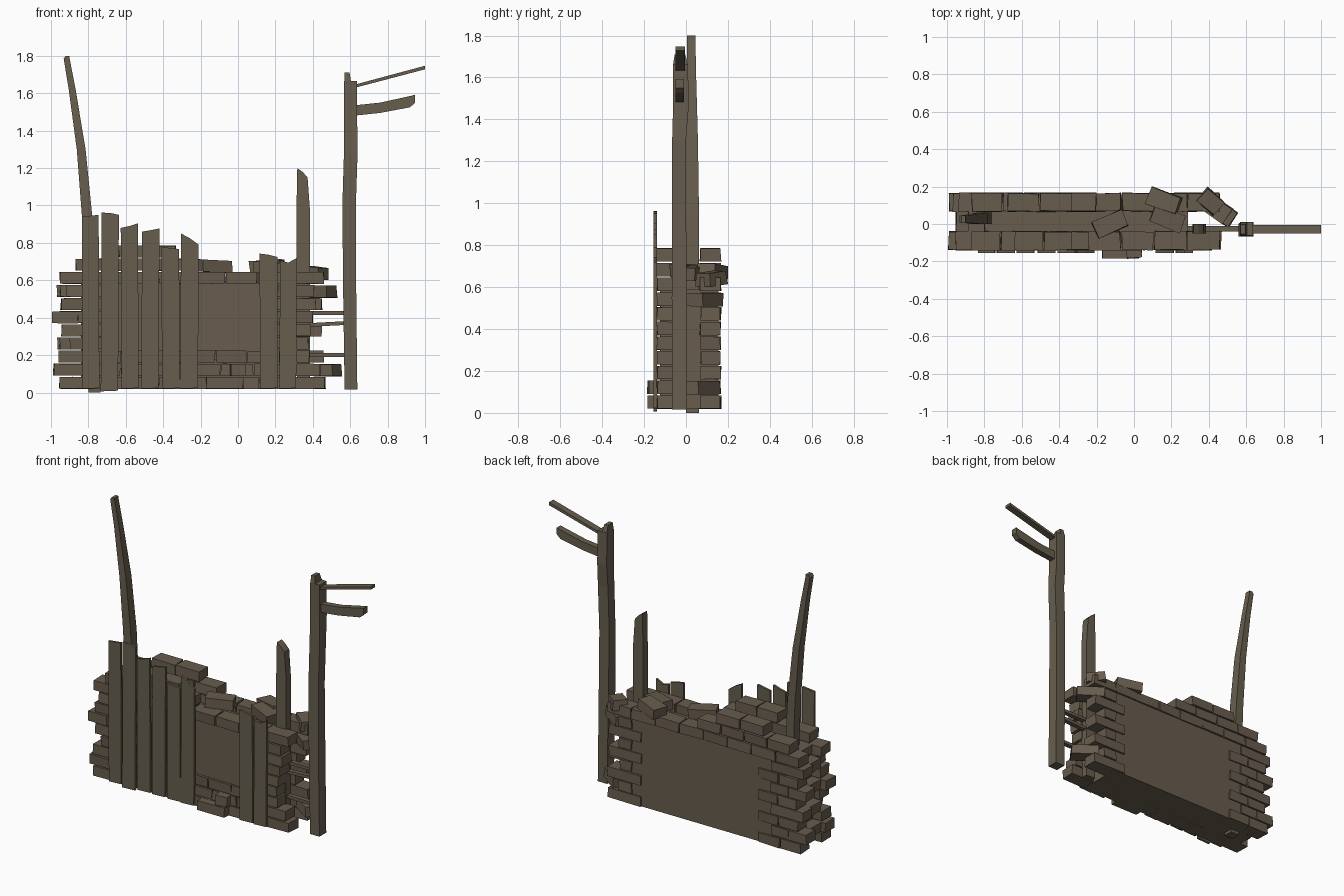
import bpy, bmesh, math, random
from mathutils import Vector, Matrix

if "Cube" in bpy.data.objects:
    bpy.data.objects.remove(bpy.data.objects["Cube"])
random.seed(4)

def material(name, rgb):
    m = bpy.data.materials.new(name)
    m.diffuse_color = (*rgb, 1)
    m.use_nodes = True
    m.node_tree.nodes["Principled BSDF"].inputs["Base Color"].default_value = m.diffuse_color
    return m

BRICK = material("dusty_brick", (0.138, 0.108, 0.076))
WOOD = material("weathered_wood", (0.134, 0.111, 0.076))

def finish(bm, name, mat):
    bmesh.ops.recalc_face_normals(bm, faces=bm.faces)
    me = bpy.data.meshes.new(name)
    bm.to_mesh(me)
    bm.free()
    me.materials.append(mat)
    ob = bpy.data.objects.new(name, me)
    bpy.context.collection.objects.link(ob)
    return ob

def add_box(bm, lo, hi, jitter=0.0, rot=0.0, tilt=0.0):
    lo, hi = Vector(lo), Vector(hi)
    c, s = (lo + hi) / 2, hi - lo
    vs = bmesh.ops.create_cube(bm, size=1)["verts"]
    M = Matrix.Translation(c) @ Matrix.Rotation(rot, 4, 'Z') @ Matrix.Rotation(tilt, 4, 'Y')
    for v in vs:
        p = Vector(v.co[i] * s[i] for i in range(3))
        p += Vector((random.uniform(-1, 1), random.uniform(-1, 1), random.uniform(-.3, .3))) * jitter
        v.co = M @ p

def loft(name, rings, mat=WOOD, axis='Z'):
    """Square beam through rings (t, a0, a1, b0, b1); t runs along z or x."""
    bm = bmesh.new()
    prev = None
    for t, a0, a1, b0, b1 in rings:
        pts = [(a0, b0), (a1, b0), (a1, b1), (a0, b1)]
        ring = [bm.verts.new((a, b, t) if axis == 'Z' else (t, a, b)) for a, b in pts]
        if prev:
            for i in range(4):
                j = (i + 1) % 4
                bm.faces.new((prev[i], prev[j], ring[j], ring[i]))
        else:
            bm.faces.new(ring)
        prev = ring
    bm.faces.new(prev)
    return finish(bm, name, mat)

def slab(name, outline, y0, y1, mat=WOOD):
    """Flat board: outline in x,z extruded along y."""
    bm = bmesh.new()
    a = [bm.verts.new((x, y0, z)) for x, z in outline]
    b = [bm.verts.new((x, y1, z)) for x, z in outline]
    bm.faces.new(a)
    bm.faces.new(b[::-1])
    for i in range(len(a)):
        j = (i + 1) % len(a)
        bm.faces.new((a[i], a[j], b[j], b[i]))
    return finish(bm, name, mat)

# plastered wall core, recessed at the front
bm = bmesh.new()
add_box(bm, (-0.84, -0.125, 0.02), (0.29, 0.155, 0.59))
finish(bm, "wall_core", BRICK)

# brick courses
PITCH, H, L = 0.0702, 0.063, 0.17
def course(bm, row, x0, x1, y0, y1):
    n = max(1, round((x1 - x0) / L))
    w = (x1 - x0) / n
    z = 0.02 + row * PITCH
    for i in range(n):
        add_box(bm, (x0 + i * w + 0.003, y0, z), (x0 + (i + 1) * w - 0.003, y1, z + H), 0.004)

FRONT_L = [-.96, -.985, -.96, -.90, -.945, -.995, -.95, -.92, -.955]
FRONT_R = [.47, .44, .385, .38, .39, .40, .42, .41, .46]
BACK_L = [-.95, -.99, -.93, -.97, -.92, -.99, -.93, -.97, -.94]
BACK_R = [.46, .38, .46, .37, .45, .38, .45, .38, .46]

bm = bmesh.new()
for r in range(9):
    if r in (0, 1, 2, 8):
        course(bm, r, FRONT_L[r], FRONT_R[r], -0.138, -0.04)
    else:
        course(bm, r, FRONT_L[r], -0.64 - 0.08 * (r % 2), -0.138, -0.04)
        course(bm, r, 0.14 + 0.07 * (r % 2), FRONT_R[r], -0.138, -0.04)
course(bm, 9, -0.87, -0.24, -0.138, -0.04)
course(bm, 10, -0.64, -0.33, -0.138, -0.04)
finish(bm, "front_bricks", BRICK)

bm = bmesh.new()
for r in range(9):
    if r == 8:
        course(bm, r, BACK_L[r], BACK_R[r], 0.068, 0.165)
    else:
        course(bm, r, BACK_L[r], -0.64 - 0.09 * (r % 2), 0.068, 0.165)
        course(bm, r, 0.21 + 0.07 * (r % 2), BACK_R[r], 0.068, 0.165)
course(bm, 9, -0.87, -0.2, 0.068, 0.165)
course(bm, 10, -0.68, -0.33, 0.068, 0.165)
finish(bm, "back_bricks", BRICK)

# bricks set across the left end
bm = bmesh.new()
for r in range(9):
    z = 0.02 + r * PITCH
    x = -0.95 if r % 2 else -0.89
    add_box(bm, (x, -0.045, z), (-0.80, 0.075, z + H), 0.006)
finish(bm, "end_bricks", BRICK)

# bricks pushed out of the lower front
bm = bmesh.new()
add_box(bm, (-0.17, -0.183, 0.02), (0.03, -0.10, 0.083), 0.003)
add_box(bm, (-0.04, -0.18, 0.09), (0.04, -0.10, 0.153), 0.003, 0.1)
finish(bm, "protruding_bricks", BRICK)

# loose bricks on top and at the broken right end: centre x, y, z, turn, tilt
bm = bmesh.new()
for x, y, z, turn, tilt in [(-.13, 0, .675, 25, 3), (.16, .125, .675, -20, -4),
                            (.18, .03, .665, -22, 4), (.46, .07, .12, -35, 0),
                            (.43, .09, .54, -35, 0), (.41, .12, .64, -40, 5)]:
    k = 0.06 if z == .64 else 0.085
    add_box(bm, (x - k, y - .047, z - .032), (x + k, y + .047, z + .032), 0.005,
            math.radians(turn), math.radians(tilt))
finish(bm, "loose_bricks", BRICK)

# upright planks on the front: left x, right x, bottom, top left, top middle, top right
for i, (x0, x1, zb, zl, zm, zr) in enumerate([
        (-.835, -.745, .02, .94, .945, .95), (-.73, -.637, .006, .962, .96, .95),
        (-.627, -.535, .02, .88, .89, .905), (-.513, -.42, .02, .86, .868, .877),
        (-.41, -.315, .02, .777, .773, .767), (-.305, -.21, .02, .85, .825, .79),
        (.115, .21, .02, .743, .737, .725), (.225, .315, .02, .705, .695, .72)]):
    s = 0.004 * (-1) ** i
    slab(f"front_plank_{i + 1}", [(x0 + s, zb), (x1 + s, zb + .004), (x1, zr),
                                  ((x0 + x1) / 2, zm), (x0, zl)], -0.154, -0.139)

# leaning post at the left
loft("leaning_post", [(0, -.80, -.735, 0, .063), (.95, -.835, -.78, .0, .062),
                      (1.3, -.862, -.815, .0, .057), (1.62, -.905, -.868, .005, .048),
                      (1.785, -.932, -.90, .005, .045), (1.80, -.922, -.90, .005, .045)])

# splintered short post
slab("short_post", [(.315, .02), (.385, .02), (.385, .97), (.372, 1.15),
                    (.345, 1.18), (.317, 1.2), (.312, .95)], -0.05, 0.0)

# tall post with broken tip
loft("tall_post", [(.015, .57, .638, -.066, .005), (.55, .562, .632, -.068, .004),
                   (1.0, .558, .63, -.066, .0), (1.3, .567, .64, -.066, .0),
                   (1.45, .568, .637, -.062, .012), (1.665, .568, .636, -.062, .01)])
loft("tall_post_tip", [(1.66, .568, .605, -.062, .01), (1.71, .57, .596, -.054, -.004)])

# broken rails on the far side of the tall post
loft("upper_rail", [(.62, -.05, -.005, 1.628, 1.645), (1.0, -.05, -.005, 1.728, 1.747)], axis='X')
loft("lower_rail", [(.62, -.05, -.01, 1.48, 1.535), (.76, -.05, -.01, 1.495, 1.55),
                    (.92, -.05, -.01, 1.525, 1.585), (.947, -.05, -.01, 1.55, 1.592)], axis='X')

# rails between wall and tall post
for i, (za, zb) in enumerate([(.425, .425), (.355, .372), (.2, .2)]):
    loft(f"gap_rail_{i + 1}", [(.27, -.04, -.01, za - .01, za + .01),
                               (.585, -.04, -.01, zb - .01, zb + .01)], axis='X')
